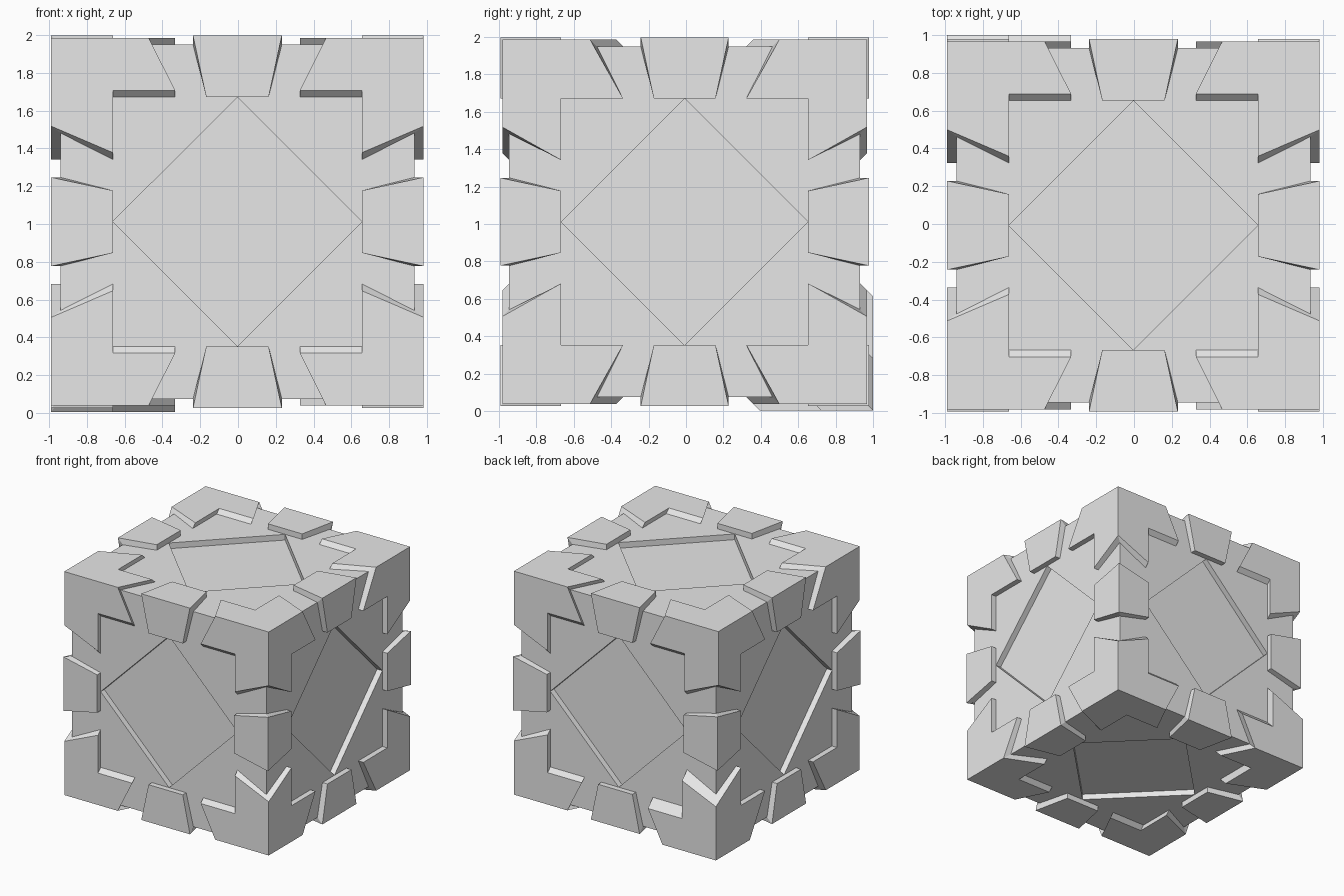
import bpy
import bmesh
from itertools import product
from mathutils import Vector

CENTRE = Vector((-0.003, -0.007, 1.012))
HALF = 0.938      # half size of the core cube
INNER = 0.66      # inner line of the panels, also the diamond radius
RISE = 0.048      # panel thickness
DEPTH = 0.05      # diamond recess depth

if "Cube" in bpy.data.objects:
    bpy.data.objects.remove(bpy.data.objects["Cube"])

grey = bpy.data.materials.new("light_grey")
grey.use_nodes = True
grey.diffuse_color = (0.8, 0.8, 0.8, 1)
grey.node_tree.nodes["Principled BSDF"].inputs["Base Color"].default_value = (0.8, 0.8, 0.8, 1)


def make_object(name, polygons):
    """Weld polygons given as point lists into one flat shaded object."""
    bm = bmesh.new()
    for polygon in polygons:
        bm.faces.new([bm.verts.new(p) for p in polygon])
    bmesh.ops.remove_doubles(bm, verts=bm.verts, dist=0.0005)
    bmesh.ops.recalc_face_normals(bm, faces=bm.faces)
    mesh = bpy.data.meshes.new(name)
    bm.to_mesh(mesh)
    bm.free()
    mesh.materials.append(grey)
    obj = bpy.data.objects.new(name, mesh)
    obj.location = CENTRE
    bpy.context.collection.objects.link(obj)


def on_face(axis, u, v, height=HALF):
    """Point on the cube face across an axis; u and v follow the other axes in order."""
    p = [u, v]
    p.insert(axis, height)
    return tuple(p)


def raised_panel(name, patches, lift, place):
    """Lift welded patches off the core and wall in their outline."""
    polygons = [[place(lift(p)) for p in patch] for patch in patches]
    edges = [(a, b) for patch in patches for a, b in zip(patch, patch[1:] + patch[:1])]
    unique = {}
    for a, b in edges:
        unique.setdefault(frozenset((a, b)), []).append((a, b))
    for uses in unique.values():
        if len(uses) == 1:
            a, b = uses[0]
            polygons.append([place(a), place(b), place(lift(b)), place(lift(a))])
    make_object(name, polygons)


def side_name(signs):
    words = (("right", "left"), ("front", "back"), ("bottom", "top"))
    return "_".join(words[i][s > 0] for i, s in enumerate(signs) if s)


# Core cube with a sunken diamond in every face
core = []
square = [(HALF, HALF), (-HALF, HALF), (-HALF, -HALF), (HALF, -HALF)]
diamond = [(0, INNER), (-INNER, 0), (0, -INNER), (INNER, 0)]
for axis, sign in product(range(3), (-1, 1)):
    outer = [on_face(axis, *p, sign * HALF) for p in square]
    rim = [on_face(axis, *p, sign * HALF) for p in diamond]
    floor = [on_face(axis, *p, sign * (HALF - DEPTH)) for p in diamond]
    core.append(floor)
    for i in range(4):
        j = (i + 1) % 4
        core += [[outer[i], outer[j], rim[i]],
                 [outer[j], rim[j], rim[i]],
                 [rim[i], rim[j], floor[j], floor[i]]]
make_object("core_cube", core)

# Corner guards: an L shaped plate on each of three faces
ell = [(INNER, INNER), (0.33, INNER), (0.47, HALF), (HALF, HALF), (HALF, 0.47), (INNER, 0.33)]
corner_patches = [[on_face(axis, *p) for p in ell] for axis in range(3)]
for signs in product((-1, 1), repeat=3):
    # One guard stands prouder than the rest
    slide = 0.07 if signs == (-1, 1, -1) else 0.036

    def lift_corner(p):
        x, y, z = p
        s = slide if HALF in (y, z) else 0
        return (x + RISE * (x == HALF), y + s, z + s)

    raised_panel("corner_guard_" + side_name(signs), corner_patches, lift_corner,
                 lambda p: tuple(c * s for c, s in zip(p, signs)))

# Edge clamps: a tapered plate wrapped over the middle of each edge
clamp_patches = [
    [(-0.165, INNER, HALF), (0.165, INNER, HALF), (0.235, HALF, HALF), (-0.235, HALF, HALF)],
    [(-0.165, HALF, INNER), (0.165, HALF, INNER), (0.235, HALF, HALF), (-0.235, HALF, HALF)],
]


def lift_clamp(p):
    return tuple(c + RISE * (c == HALF) for c in p)


for axis, s, t in product(range(3), (-1, 1), (-1, 1)):
    raised_panel("edge_clamp_" + side_name(on_face(axis, s, t, 0)), clamp_patches, lift_clamp,
                 lambda p: on_face(axis, p[1] * s, p[2] * t, p[0]))
